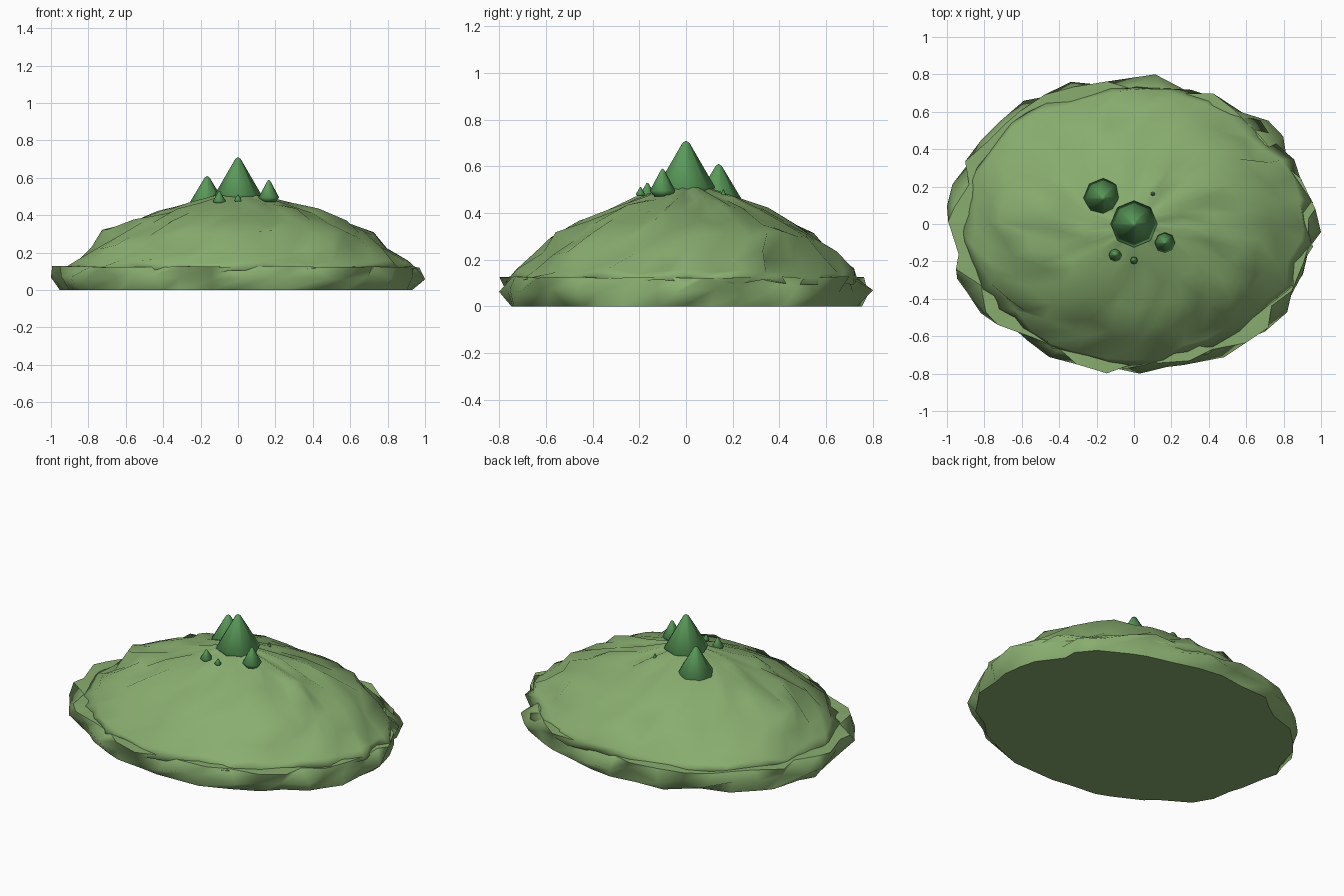
import bpy, math, random

if "Cube" in bpy.data.objects:
    bpy.data.objects.remove(bpy.data.objects["Cube"])

random.seed(11)


def material(name, color):
    m = bpy.data.materials.new(name)
    m.diffuse_color = (*color, 1)
    m.use_nodes = True
    m.node_tree.nodes["Principled BSDF"].inputs["Base Color"].default_value = m.diffuse_color
    return m


grass = material("grass", (0.25, 0.42, 0.16))
leaf = material("leaf", (0.10, 0.32, 0.10))


def ring_mesh(name, rings, bottom, top, mat, fit=None, flat_base=False):
    """Skin a stack of equal point rings, closed by centre points."""
    n = len(rings[0])
    verts = [p for r in rings for p in r] + [bottom, top]
    b, t = len(verts) - 2, len(verts) - 1
    faces = []
    for j in range(len(rings) - 1):
        for i in range(n):
            k = (i + 1) % n
            q = [j * n + i, j * n + k, (j + 1) * n + k, (j + 1) * n + i]
            faces += [(q[0], q[1], q[2]), (q[0], q[2], q[3])]
    last = (len(rings) - 1) * n
    for i in range(n):
        k = (i + 1) % n
        faces += [(k, i, b), (last + i, last + k, t)]
    if fit:
        # stretch the footprint to exact half sizes
        lo = [min(v[a] for v in verts) for a in (0, 1)]
        hi = [max(v[a] for v in verts) for a in (0, 1)]
        verts = [tuple((v[a] - (lo[a] + hi[a]) / 2) * 2 * fit[a] / (hi[a] - lo[a])
                       for a in (0, 1)) + (v[2],) for v in verts]
    me = bpy.data.meshes.new(name)
    me.from_pydata(verts, [], faces)
    me.materials.append(mat)
    me.shade_smooth()
    if flat_base:
        for p in me.polygons:
            if abs(p.normal.z) > 0.95:
                p.use_smooth = False
    ob = bpy.data.objects.new(name, me)
    bpy.context.collection.objects.link(ob)
    return ob


def ellipse(n, r, z, rnoise=0, znoise=0, ry=0.8):
    pts = []
    for i in range(n):
        a = 2 * math.pi * (i + random.uniform(-.3, .3) * (rnoise > 0)) / n
        s = r + random.uniform(-rnoise, rnoise)
        pts.append((s * math.cos(a), s * ry * math.sin(a),
                    z + random.uniform(-znoise, znoise)))
    return pts


# Ragged slab under the hill
slab = ring_mesh("ground_slab",
                 [ellipse(40, 0.915, 0, 0.035), ellipse(40, 0.95, 0.065, 0.04, 0.015),
                  ellipse(40, 0.925, 0.125, 0.05, 0.004)],
                 (0, 0, 0), (0, 0, 0.125), grass, fit=(1.0, 0.8), flat_base=True)

# Uneven dome of the hill, its skirt sinking into the slab edge
profile = [(0.94, 0.105, .03, .015), (0.88, 0.15, .035, .015), (0.80, 0.215, .04, .03),
           (0.70, 0.30, .035, .026), (0.57, 0.36, .035, .018), (0.42, 0.42, .025, .016),
           (0.27, 0.463, .015, .01), (0.12, 0.505, .005, .006)]
dome = ring_mesh("hill", [ellipse(40, *p) for p in profile],
                 (0, 0, 0.1), (0, 0, 0.525), grass)

# Cone trees: x, y, radius, skirt height, tip height
trees = [(0, 0, 0.125, 0.51, 0.71), (-0.165, 0.14, 0.105, 0.448, 0.61),
         (0.165, -0.10, 0.055, 0.495, 0.59), (-0.10, -0.165, 0.035, 0.475, 0.53),
         (0, -0.195, 0.02, 0.48, 0.512), (0.10, 0.16, 0.013, 0.475, 0.503)]
for i, (x, y, r, z, tip) in enumerate(trees):
    h = tip - z
    tree = ring_mesh(f"tree_{i + 1}",
                     [ellipse(8, 0.65 * r, -0.25 * h, ry=1), ellipse(8, r, 0, ry=1),
                      ellipse(8, 0.12 * r, 0.95 * h, ry=1)],
                     (0, 0, -0.25 * h), (0, 0, h), leaf)
    tree.location = (x, y, z)
